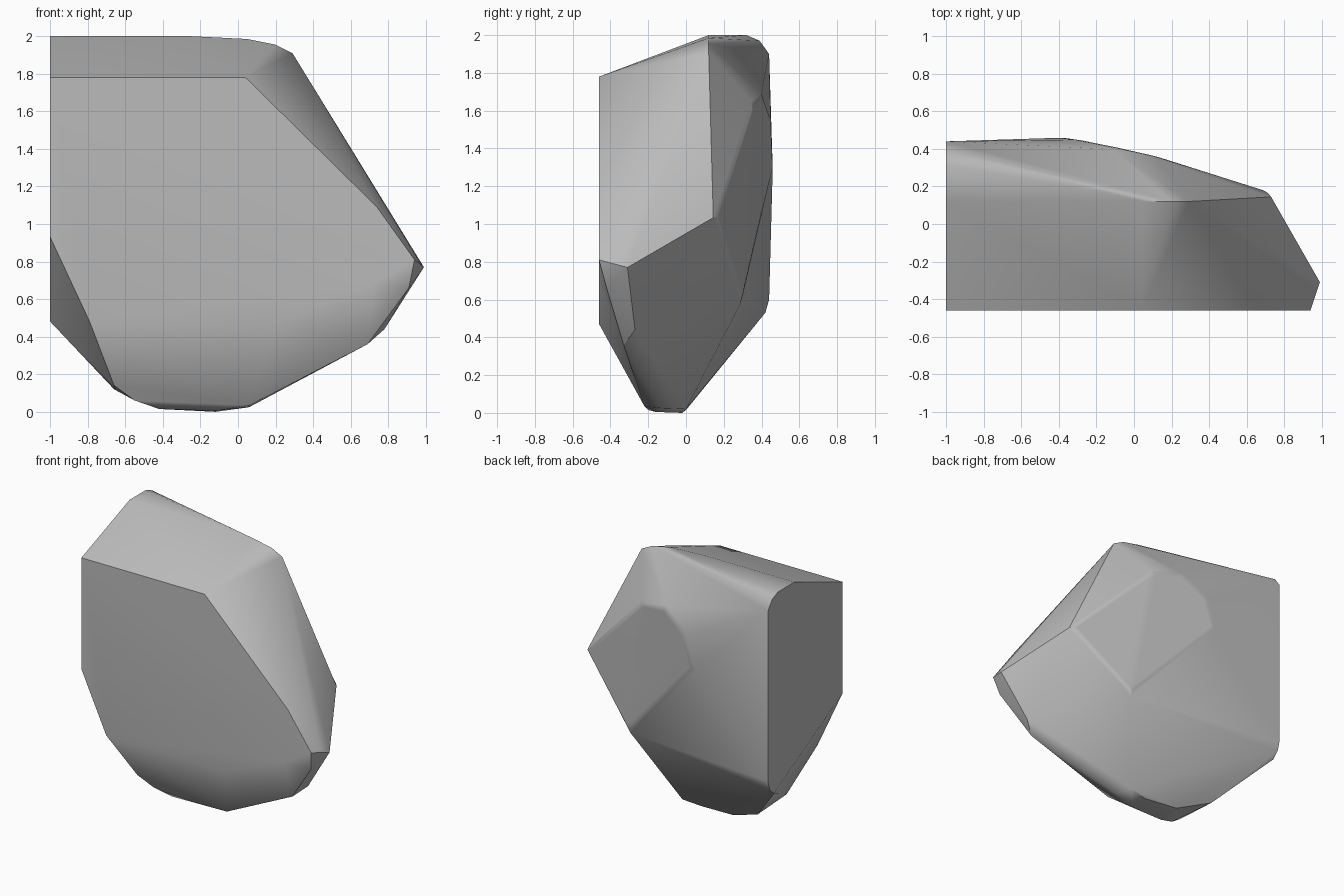
import bpy
import bmesh
from math import radians

old = bpy.data.objects.get("Cube")
if old:
    bpy.data.objects.remove(old, do_unlink=True)

# Plain grey stone
stone = bpy.data.materials.new("grey_stone")
stone.use_nodes = True
grey = (0.5, 0.5, 0.5, 1)
stone.diffuse_color = grey
stone.node_tree.nodes["Principled BSDF"].inputs["Base Color"].default_value = grey

SIDE, FRONT = -1, -.46

# Cut faces: side outline as (y, z), front outline as (x, z)
side = [(.12, 2), (.32, 2), (.39, 1.97), (.44, 1.9), (.44, .6), (.42, .53), (.37, .48)]
front = [(-1, 1.78), (.04, 1.78), (.74, 1.09), (.94, .81), (.72, .68),
         (.2, .47), (-.5, .47), (-.79, .48), (-1, .93)]
# Top ridge, as (x, z)
ridge = [(-.25, 2), (.05, 1.985), (.2, 1.955), (.29, 1.91)]
# Remaining corners
back = [(.72, .17, 1.04), (.28, .3, .6), (-.37, .46, 1.3),
        (-.3, .45, 1.53), (-.1, .41, 1.67), (.12, .36, 1.63)]
tip = [(.99, -.31, .77), (.96, -.38, .81), (.91, -.42, .66), (.78, -.27, .44),
       (.69, -.33, .36), (.55, -.31, .29)]
base = [(-.66, -.27, .14), (-.66, .08, .12), (-.55, -.23, .06), (-.42, -.2, .015),
        (-.4, 0, .015), (-.12, -.16, .005), (-.12, -.02, 0), (.06, -.22, .035),
        (.06, -.13, .025), (.03, 0, .02)]

points = [(SIDE, y, z) for y, z in side] + [(x, FRONT, z) for x, z in front]
points += [(x, .12, z) for x, z in ridge] + back + tip + base

# Wrap the corners into one faceted body
bm = bmesh.new()
for p in points:
    bm.verts.new(p)
hull = bmesh.ops.convex_hull(bm, input=bm.verts)
loose = [v for v in bm.verts if not v.link_faces]
bmesh.ops.delete(bm, geom=loose, context='VERTS')
bmesh.ops.dissolve_limit(bm, angle_limit=radians(3), verts=bm.verts, edges=bm.edges)
bmesh.ops.recalc_face_normals(bm, faces=bm.faces)

# Soften the worn edges of the back only, leaving the cut faces crisp
worn = [e for e in bm.edges if all(v.co.x > SIDE + .01 and v.co.y > .1 and v.co.z < 1.8
                                   for v in e.verts)]
bmesh.ops.bevel(bm, geom=worn, offset=.025, segments=2, profile=.5,
                affect='EDGES', clamp_overlap=True)

mesh = bpy.data.meshes.new("rock")
bm.to_mesh(mesh)
bm.free()
mesh.materials.append(stone)
rock = bpy.data.objects.new("rock", mesh)
bpy.context.collection.objects.link(rock)

# Smooth shading that keeps the cut edges sharp
bpy.context.view_layer.objects.active = rock
rock.select_set(True)
bpy.ops.object.shade_smooth_by_angle(angle=radians(32))
weighted = rock.modifiers.new("even_shading", 'WEIGHTED_NORMAL')
weighted.keep_sharp = True
